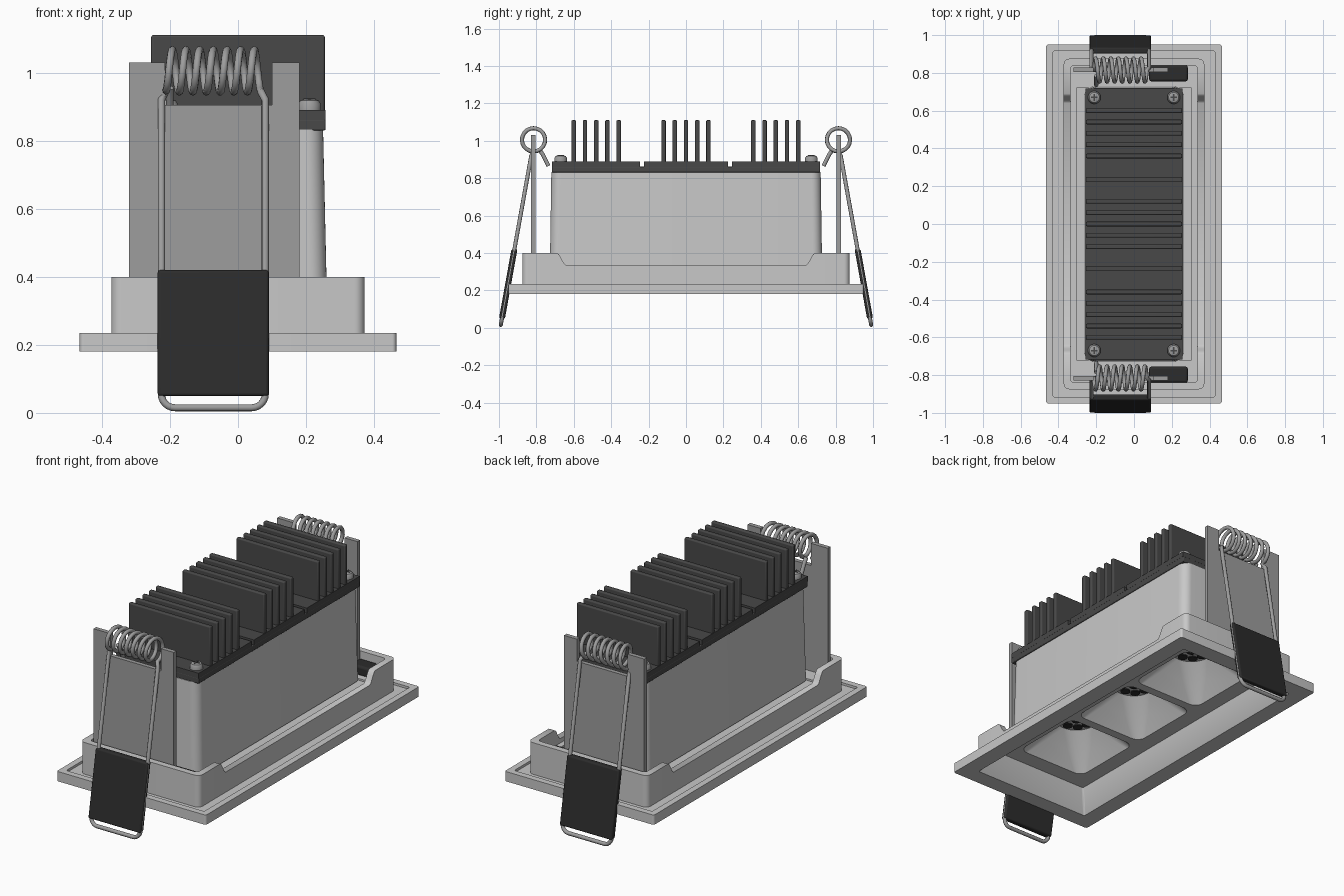
import bpy, bmesh, math
from mathutils import Vector

cube = bpy.data.objects.get("Cube")
if cube:
    bpy.data.objects.remove(cube, do_unlink=True)


def material(name, r, g, b):
    m = bpy.data.materials.new(name)
    m.use_nodes = True
    m.diffuse_color = (r, g, b, 1)
    m.node_tree.nodes["Principled BSDF"].inputs["Base Color"].default_value = (r, g, b, 1)
    return m


LIGHT = material("light grey", .58, .58, .58)
STEEL = material("steel grey", .34, .34, .34)
DARK = material("dark grey", .065, .065, .065)
BLACK = material("black rubber", .025, .025, .025)


def finish(obj, mat, bevel=0):
    obj.data.materials.append(mat)
    bpy.ops.object.select_all(action="DESELECT")
    obj.select_set(True)
    bpy.context.view_layer.objects.active = obj
    if bevel:
        mod = obj.modifiers.new("bevel", "BEVEL")
        mod.width, mod.segments = bevel, 3
    if obj.type == "MESH":
        bpy.ops.object.shade_smooth_by_angle(angle=math.radians(35))
    return obj


def from_bmesh(name, bm, mat, bevel=0):
    bmesh.ops.remove_doubles(bm, verts=bm.verts, dist=1e-5)
    bmesh.ops.recalc_face_normals(bm, faces=bm.faces)
    mesh = bpy.data.meshes.new(name)
    bm.to_mesh(mesh)
    bm.free()
    obj = bpy.data.objects.new(name, mesh)
    bpy.context.collection.objects.link(obj)
    return finish(obj, mat, bevel)


def boxes(name, spans, mat, bevel=0):
    """Each span is (x0, x1, y0, y1, z0, z1)."""
    bm = bmesh.new()
    for s in spans:
        made = bmesh.ops.create_cube(bm, size=1)["verts"]
        for v in made:
            v.co = [(s[2 * i] + s[2 * i + 1]) / 2 + v.co[i] * (s[2 * i + 1] - s[2 * i]) for i in range(3)]
    return from_bmesh(name, bm, mat, bevel)


def outline(hx, hy, r, z, side_ys=(), cy=0, cx=0):
    """Rounded rectangle; z may be a function of y."""
    pts = []
    for k, (sx, sy) in enumerate([(1, 1), (-1, 1), (-1, -1), (1, -1)]):
        for i in range(9):
            a = math.pi / 2 * (k + i / 8)
            pts.append((sx * (hx - r) + r * math.cos(a), sy * (hy - r) + r * math.sin(a)))
        if k in (1, 3):
            side = -hx if k == 1 else hx
            pts += [(side, y) for y in sorted(side_ys, reverse=(k == 1))]
    return [(cx + x, cy + y, z(y) if callable(z) else z) for x, y in pts]


def loft(name, rings, mat, closed=False, cap_start=False, cap_end=False):
    bm = bmesh.new()
    loops = [[bm.verts.new(p) for p in ring] for ring in rings]
    n = len(loops[0])
    pairs = list(zip(loops, loops[1:])) + ([(loops[-1], loops[0])] if closed else [])
    for a, b in pairs:
        for i in range(n):
            j = (i + 1) % n
            bm.faces.new((a[i], a[j], b[j], b[i]))
    if cap_start:
        bm.faces.new(loops[0])
    if cap_end:
        bm.faces.new(loops[-1])
    return from_bmesh(name, bm, mat)


def wire(name, pts, radius, mat, cyclic=False):
    cu = bpy.data.curves.new(name, "CURVE")
    cu.dimensions = "3D"
    cu.bevel_depth, cu.bevel_resolution = radius, 2
    cu.use_fill_caps = True
    sp = cu.splines.new("POLY")
    sp.points.add(len(pts) - 1)
    for p, co in zip(sp.points, pts):
        p.co = (*co, 1)
    sp.use_cyclic_u = cyclic
    sp.use_smooth = True
    obj = bpy.data.objects.new(name, cu)
    bpy.context.collection.objects.link(obj)
    return finish(obj, mat)


# Trim: flange, collar with raised ends, inner floor and sloped opening
def collar_top(y):
    t = min(max((abs(y) - .64) / .05, 0), 1)
    return .335 + .065 * t * t * (3 - 2 * t)


steps = [s * (.64 + .01 * i) for s in (-1, 1) for i in range(6)]
sections = [(.465, .95, .012, .18), (.465, .95, .012, .235), (.43, .915, .01, .235),
            (.43, .915, .01, .222), (.372, .875, .03, .222), (.372, .875, .03, collar_top),
            (.335, .84, .02, collar_top), (.335, .84, .02, .31), (.305, .79, .01, .31),
            (.305, .79, .01, .30), (.37, .855, .01, .18)]
loft("trim_frame", [outline(*s, side_ys=steps) for s in sections], LIGHT, closed=True)

# Reflector cups with surrounding plate and lamp faces
for i in (-1, 0, 1):
    cy = i * .48
    cup = [outline(.305, .24, .001, .30, cy=cy), outline(.215, .215, .05, .30, cy=cy),
           outline(.165, .165, .09, .39, cy=cy), outline(.11, .11, .11, .47, cy=cy)]
    loft("reflector_cup", cup, LIGHT)
    loft("lamp_face", [outline(.11, .11, .11, z, cy=cy) for z in (.47, .48)], LIGHT,
         cap_start=True, cap_end=True)
    spots = [(0, 0)] + [(.072 * math.cos(k * math.pi / 4), .072 * math.sin(k * math.pi / 4)) for k in range(8)]
    for x, y in spots:
        loft("lamp_cell", [outline(.026, .026, .026, z, cx=x, cy=cy + y) for z in (.464, .47)],
             BLACK, cap_start=True)
boxes("reflector_end_strips", [(-.305, .305, s * .755 - .035, s * .755 + .035, .30, .31) for s in (-1, 1)], LIGHT)

# Housing
loft("housing", [outline(.262, .728, .05, .31), outline(.25, .72, .05, .832)], LIGHT, cap_end=True)

# Heat sink: base, three pads split by grooves, three groups of fins
boxes("heat_sink_base", [(-.257, .257, -.717, .717, .83, .862)], DARK, .004)
boxes("heat_sink_pads", [(-.257, .257, a, b, .86, .89)
                         for a, b in ((-.717, -.245), (-.225, .225), (.245, .717))], DARK)
boxes("heat_sink_fins", [(-.255, .255, c + k * .06 - .012, c + k * .06 + .012, .88, 1.11)
                         for c in (-.48, 0, .48) for k in range(-2, 3)], DARK, .006)

# Corner screws with cross slots
for x in (-.21, .21):
    for y in (-.67, .67):
        loft("screw_head", [outline(r, r, r, z, cx=x, cy=y)
                            for r, z in ((.034, .885), (.034, .907), (.027, .918), (.015, .922))],
             STEEL, cap_end=True)
        boxes("screw_slot", [(x - a, x + a, y - b, y + b, .915, .924)
                             for a, b in ((.018, .004), (.004, .018))], DARK)


def leg_y(z):
    return .99 - .18 * (z - .016)


# Spring clips, the same at both ends
X0, X1 = -.225, .08
for s, end in ((-1, "front"), (1, "back")):
    # Bracket plate with a notch for the coil
    profile = [(-.32, .30), (.18, .30), (.18, 1.03), (.1, 1.03), (.1, .905),
               (-.215, .905), (-.215, 1.03), (-.32, 1.03)]
    bm = bmesh.new()
    face = bm.faces.new([bm.verts.new((x, s * .805, z)) for x, z in profile])
    ext = bmesh.ops.extrude_face_region(bm, geom=[face])["geom"]
    for v in ext:
        if isinstance(v, bmesh.types.BMVert):
            v.co.y += s * .024
    from_bmesh(end + "_bracket_plate", bm, STEEL)

    # Coil and U-shaped legs as one closed wire
    turns, per = 7, 20
    path = []
    for i in range(turns * per + 1):
        a = 2 * math.pi * i / per
        x = X0 + .012 + (X1 - X0 - .024) * i / (turns * per)
        path.append((x, s * (.815 + .062 * math.sin(a)), 1.005 - .062 * math.cos(a)))
    path.append((X1, s * leg_y(.92), .92))
    for cx, start in ((X1 - .04, 0), (X0 + .04, -90)):
        for k in range(7):
            a = math.radians(start - 15 * k)
            z = .055 + .04 * math.sin(a)
            path.append((cx + .04 * math.cos(a), s * leg_y(z), z))
    path.append((X0, s * leg_y(.92), .92))
    wire(end + "_spring", path, .011, STEEL, cyclic=True)
    wire(end + "_spring_tail", [(-.2, s * .785, .955), (-.2, s * .765, .925), (-.2, s * .735, .865)], .011, STEEL)

    # Rubber sleeve slanted along the legs
    sleeve = boxes(end + "_sleeve", [(-.236, .09, -.016, .016, .05, .42)], BLACK, .008)
    for v in sleeve.data.vertices:
        v.co.y += s * leg_y(v.co.z)

    # Rubber pad inside the collar
    y0, y1 = sorted((s * .755, s * .84))
    boxes(end + "_pad", [(.08, .285, y0, y1, .305, .36)], BLACK, .012)
